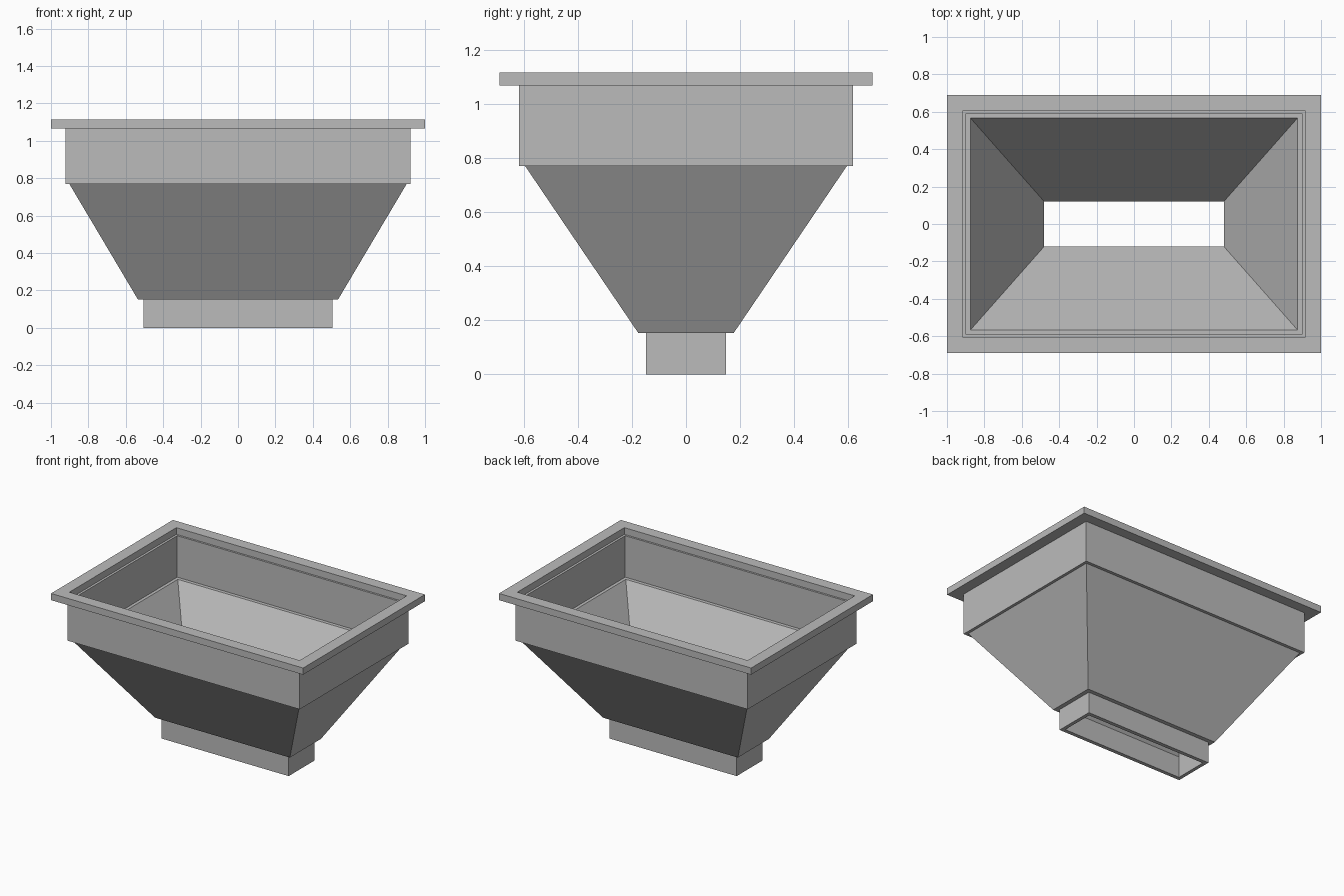
import bpy
import bmesh

cube = bpy.data.objects.get("Cube")
if cube:
    bpy.data.objects.remove(cube, do_unlink=True)

metal = bpy.data.materials.new("plain grey metal")
metal.use_nodes = True
GREY = (0.5, 0.5, 0.5, 1)
metal.diffuse_color = GREY
metal.node_tree.nodes["Principled BSDF"].inputs["Base Color"].default_value = GREY


def rect_sleeve(name, bottom, top, z0, z1, inner_bottom, inner_top):
    """Four-sided open sleeve; each size is a half width and half depth."""
    bm = bmesh.new()
    rings = []
    for (hx, hy), z in ((bottom, z0), (top, z1), (inner_top, z1), (inner_bottom, z0)):
        corners = ((-hx, -hy), (hx, -hy), (hx, hy), (-hx, hy))
        rings.append([bm.verts.new((x, y, z)) for x, y in corners])
    for i, ring in enumerate(rings):
        above = rings[(i + 1) % len(rings)]
        for k in range(4):
            n = (k + 1) % 4
            bm.faces.new((ring[k], ring[n], above[n], above[k]))
    bmesh.ops.recalc_face_normals(bm, faces=bm.faces)
    mesh = bpy.data.meshes.new(name)
    bm.to_mesh(mesh)
    bm.free()
    mesh.materials.append(metal)
    obj = bpy.data.objects.new(name, mesh)
    bpy.context.collection.objects.link(obj)
    return obj


SPOUT_TOP, BOX_BOTTOM, BOX_TOP, RIM_TOP = 0.152, 0.77, 1.067, 1.115
spout_hole = (0.48, 0.12)

# Outlet spout at the base
spout = (0.505, 0.147)
rect_sleeve("outlet_spout", spout, spout, 0, SPOUT_TOP, spout_hole, spout_hole)

# Tapered hopper walls
rect_sleeve("tapered_funnel", (0.535, 0.176), (0.902, 0.595),
            SPOUT_TOP, BOX_BOTTOM, spout_hole, (0.874, 0.566))

# Straight upper box
box, box_hole = (0.922, 0.617), (0.897, 0.592)
rect_sleeve("upper_box", box, box, BOX_BOTTOM, BOX_TOP, box_hole, box_hole)

# Flat flange around the mouth
rim, rim_hole = (1.0, 0.69), (0.914, 0.606)
rect_sleeve("mouth_flange", rim, rim, BOX_TOP, RIM_TOP, rim_hole, rim_hole)
